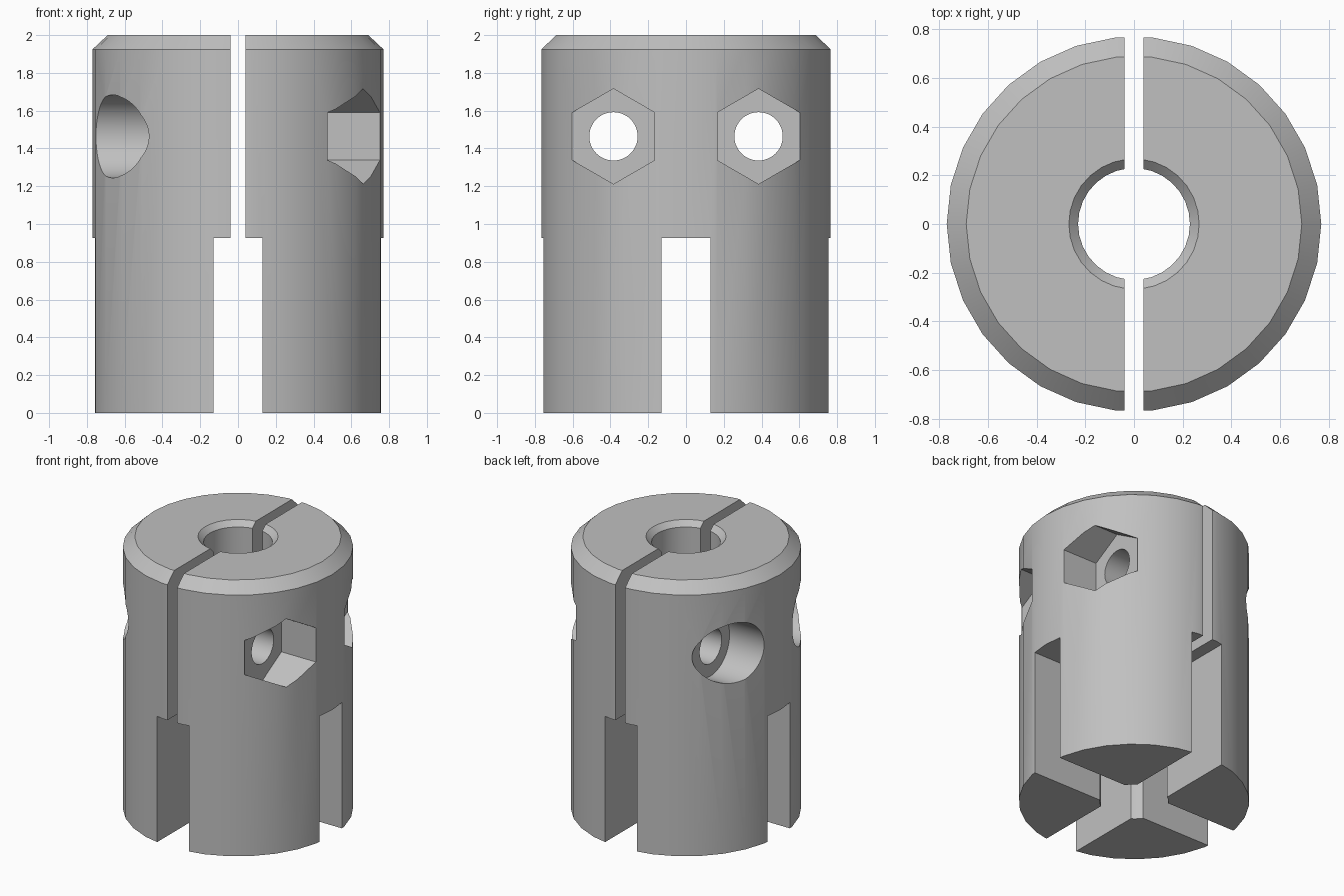
import bpy, bmesh
from math import sin, cos, pi, radians

if "Cube" in bpy.data.objects:
    bpy.data.objects.remove(bpy.data.objects["Cube"], do_unlink=True)

steel = bpy.data.materials.new("grey steel")
steel.use_nodes = True
GREY = (0.53, 0.53, 0.53, 1)
steel.diffuse_color = GREY
steel.node_tree.nodes["Principled BSDF"].inputs["Base Color"].default_value = GREY


def finish(name, bm):
    bmesh.ops.recalc_face_normals(bm, faces=bm.faces)
    mesh = bpy.data.meshes.new(name)
    bm.to_mesh(mesh)
    bm.free()
    mesh.materials.append(steel)
    obj = bpy.data.objects.new(name, mesh)
    bpy.context.collection.objects.link(obj)
    return obj


def ring_solid(name, profile, sides):
    """Revolve a closed (radius, height) profile around z."""
    bm = bmesh.new()
    rings = []
    for i in range(sides):
        a = 2 * pi * i / sides
        rings.append([bm.verts.new((r * cos(a), r * sin(a), z)) for r, z in profile])
    n = len(profile)
    for i in range(sides):
        a, b = rings[i], rings[(i + 1) % sides]
        for j in range(n):
            k = (j + 1) % n
            bm.faces.new((a[j], b[j], b[k], a[k]))
    return finish(name, bm)


def side_prism(name, radius, sides, x0, x1, y, z):
    """Prism lying along x, with one corner pointing straight up."""
    bm = bmesh.new()
    ring = [bm.verts.new((x0, y + radius * sin(2 * pi * i / sides),
                          z + radius * cos(2 * pi * i / sides))) for i in range(sides)]
    cap = bm.faces.new(ring)
    out = bmesh.ops.extrude_face_region(bm, geom=[cap])["geom"]
    moved = [v for v in out if isinstance(v, bmesh.types.BMVert)]
    bmesh.ops.translate(bm, verts=moved, vec=(x1 - x0, 0, 0))
    return finish(name, bm)


def block(name, size, z):
    bm = bmesh.new()
    bmesh.ops.create_cube(bm, size=1)
    bmesh.ops.scale(bm, verts=bm.verts, vec=size)
    bmesh.ops.translate(bm, verts=bm.verts, vec=(0, 0, z))
    return finish(name, bm)


# Chamfered body with a central bore
body = ring_solid("coupling_body", [(0.23, 0), (0.77, 0), (0.77, 1.925),
                                    (0.69, 2), (0.268, 2), (0.23, 1.962)], 30)

# Crossed jaw slots below, clamping slit above
SLOT_TOP = 0.927
cutters = [
    block("jaw_slot_x", (2, 0.26, 2), SLOT_TOP - 1),
    block("jaw_slot_y", (0.26, 2, 2), SLOT_TOP - 1),
    block("clamp_slit", (0.08, 2, 2), 1.8),
]

# Clamp bolts: through hole, nut pocket on one half, head recess on the other
BOLT_Z = 1.464
for end, y in (("front", -0.384), ("back", 0.384)):
    cutters += [
        side_prism("bolt_hole_" + end, 0.128, 48, -1, 1, y, BOLT_Z),
        side_prism("nut_pocket_" + end, 0.252, 6, 0.47, 1, y, BOLT_Z),
        side_prism("head_recess_" + end, 0.22, 64, -1, -0.47, y, BOLT_Z),
    ]

# Cut everything in turn, then drop the cutters
bpy.ops.object.select_all(action="DESELECT")
body.select_set(True)
bpy.context.view_layer.objects.active = body
for cutter in cutters:
    cutter.hide_render = True
    mod = body.modifiers.new(cutter.name, "BOOLEAN")
    mod.operation = "DIFFERENCE"
    mod.solver = "EXACT"
    mod.object = cutter
    bpy.ops.object.modifier_apply(modifier=mod.name)
    bpy.data.objects.remove(cutter, do_unlink=True)

bpy.ops.object.shade_smooth_by_angle(angle=radians(30))
